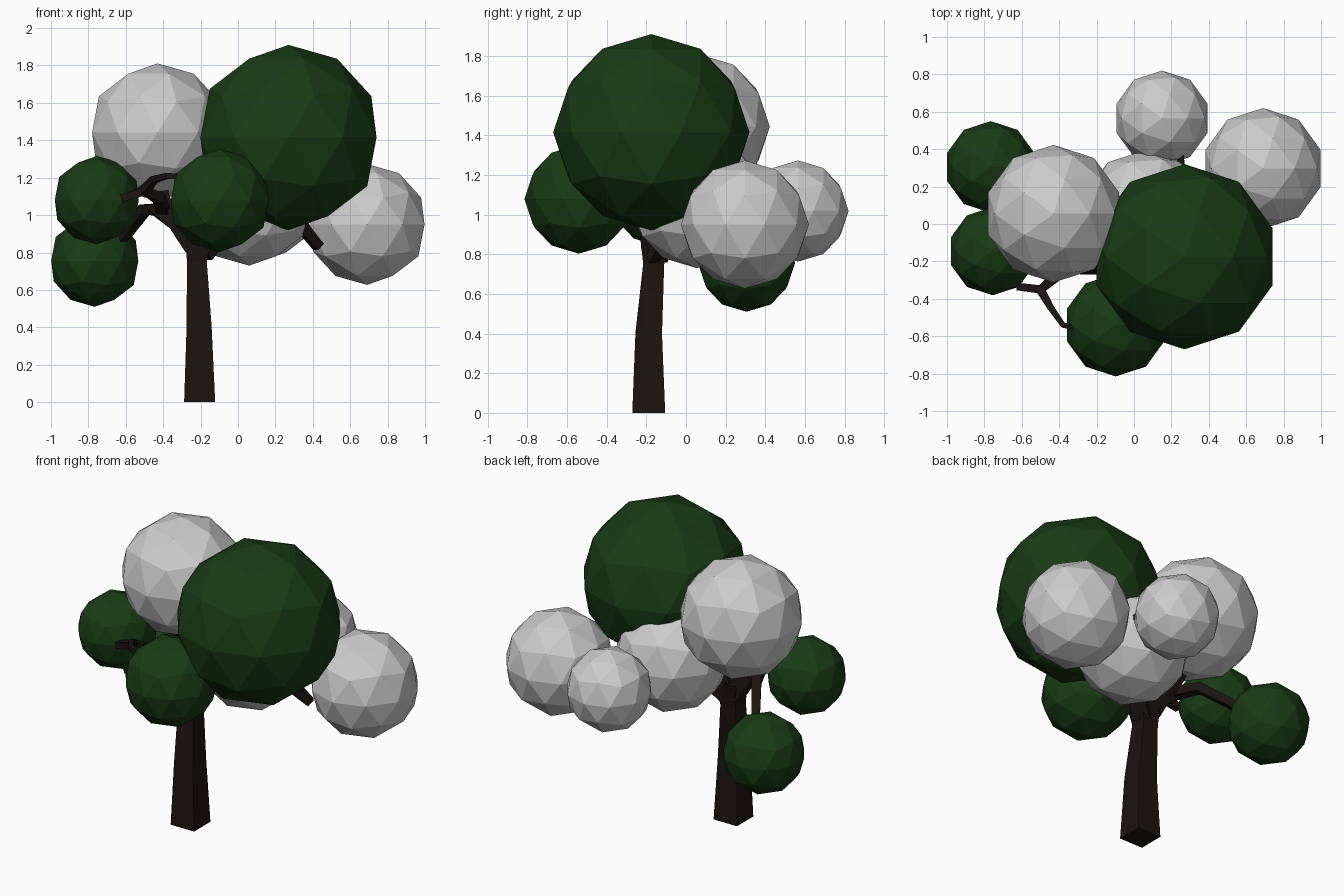
import bpy, bmesh
from mathutils import Vector

if "Cube" in bpy.data.objects:
    bpy.data.objects.remove(bpy.data.objects["Cube"])


def material(name, rgb):
    m = bpy.data.materials.new(name)
    m.diffuse_color = (*rgb, 1)
    m.use_nodes = True
    m.node_tree.nodes["Principled BSDF"].inputs["Base Color"].default_value = m.diffuse_color
    return m


LEAF = material("leaf_green", (0.009, 0.045, 0.007))
BARK = material("bark_brown", (0.010, 0.007, 0.006))


def finish(bm, name, mat):
    me = bpy.data.meshes.new(name)
    bm.to_mesh(me)
    bm.free()
    if mat:
        me.materials.append(mat)
    ob = bpy.data.objects.new(name, me)
    bpy.context.collection.objects.link(ob)
    return ob


def ball(name, centre, radius, mat=None):
    bm = bmesh.new()
    bmesh.ops.create_icosphere(bm, subdivisions=2, radius=radius)
    ob = finish(bm, name, mat)
    ob.location = centre


def limb(name, points):
    """Square tapered tube through (x, y, z, half_width) points."""
    pos = [Vector(p[:3]) for p in points]
    span = pos[-1] - pos[0]
    steep = abs(span.z) > 0.7 * span.length
    ref = Vector((1, 0, 0)) if steep else Vector((0, 0, 1))
    bm = bmesh.new()
    rings = []
    for i, p in enumerate(points):
        t = (pos[min(i + 1, len(pos) - 1)] - pos[max(i - 1, 0)]).normalized()
        if steep and i == 0:
            t = Vector((0, 0, 1))
        u = (ref - t * ref.dot(t)).normalized()
        v = t.cross(u)
        rings.append([bm.verts.new(pos[i] + (u * a + v * b) * p[3])
                      for a, b in ((-1, -1), (1, -1), (1, 1), (-1, 1))])
    for lo, hi in zip(rings, rings[1:]):
        for k in range(4):
            n = (k + 1) % 4
            bm.faces.new((lo[k], lo[n], hi[n], hi[k]))
    bm.faces.new(rings[0][::-1])
    bm.faces.new(rings[-1])
    bmesh.ops.recalc_face_normals(bm, faces=bm.faces)
    finish(bm, name, BARK)


# Green foliage
for name, c, r in (
    ("foliage_green_crown", (0.27, -0.175, 1.415), 0.495),
    ("foliage_green_front", (-0.098, -0.54, 1.078), 0.275),
    ("foliage_green_left_upper", (-0.755, -0.145, 1.08), 0.236),
    ("foliage_green_left_lower", (-0.766, 0.305, 0.755), 0.245),
):
    ball(name, c, r, LEAF)

# Grey foliage
for name, c, r in (
    ("foliage_grey_top", (-0.43, 0.055, 1.443), 0.368),
    ("foliage_grey_right", (0.69, 0.297, 0.95), 0.323),
    ("foliage_grey_back", (0.15, 0.565, 1.018), 0.255),
    ("foliage_grey_middle", (0.06, 0.055, 1.07), 0.34),
):
    ball(name, c, r)

# Trunk
limb("trunk", [(-0.205, -0.188, 0, 0.083), (-0.208, -0.188, 0.4, 0.067),
               (-0.22, -0.163, 0.75, 0.053), (-0.21, -0.16, 0.88, 0.07)])

# Branches
limb("branch_left", [(-0.22, -0.16, 0.80, 0.06), (-0.33, -0.17, 0.96, 0.045),
                     (-0.46, -0.15, 1.05, 0.032)])
limb("branch_left_lower", [(-0.42, -0.15, 1.03, 0.032), (-0.50, 0.0, 1.03, 0.028),
                           (-0.60, 0.15, 0.90, 0.025), (-0.70, 0.26, 0.80, 0.02)])
limb("branch_left_front", [(-0.40, -0.16, 1.02, 0.032), (-0.42, -0.28, 1.09, 0.028),
                           (-0.50, -0.35, 1.13, 0.024), (-0.62, -0.335, 1.09, 0.02)])
limb("branch_front", [(-0.50, -0.35, 1.13, 0.024), (-0.45, -0.44, 1.19, 0.018),
                      (-0.38, -0.54, 1.21, 0.015), (-0.22, -0.58, 1.20, 0.012)])
limb("branch_grey_top", [(-0.36, -0.16, 0.98, 0.035), (-0.40, -0.08, 1.10, 0.03),
                         (-0.42, 0.0, 1.25, 0.025)])
limb("branch_right", [(-0.20, -0.16, 0.80, 0.055), (-0.08, -0.08, 0.93, 0.045),
                      (0.15, 0.02, 1.02, 0.035), (0.35, 0.06, 0.93, 0.03),
                      (0.43, 0.12, 0.83, 0.024)])
limb("branch_crown", [(-0.20, -0.17, 0.82, 0.055), (-0.12, -0.19, 0.98, 0.045),
                      (0.08, -0.17, 1.2, 0.03)])
limb("branch_back", [(0.15, 0.02, 1.02, 0.03), (0.25, 0.25, 1.08, 0.02),
                     (0.25, 0.37, 1.08, 0.018), (0.2, 0.5, 1.04, 0.015)])
